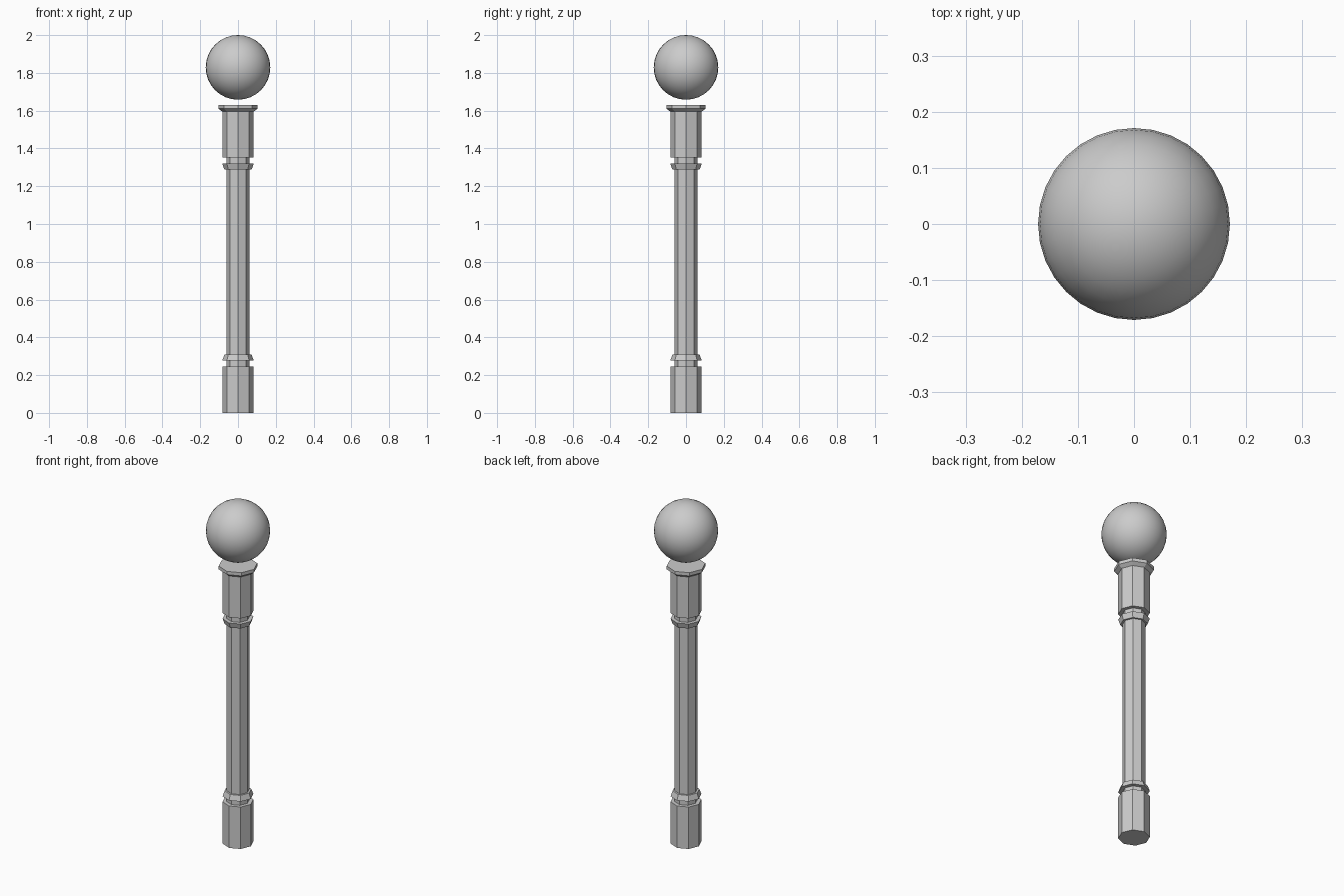
import bpy, bmesh
from math import cos, sin, tau

if "Cube" in bpy.data.objects:
    bpy.data.objects.remove(bpy.data.objects["Cube"])

SIDES = 8


def turned(name, profile):
    """Closed eight-sided solid from (radius, height) pairs, bottom to top."""
    bm = bmesh.new()
    rings = [[bm.verts.new((r * cos(tau * i / SIDES), r * sin(tau * i / SIDES), z))
              for i in range(SIDES)] for r, z in profile]
    for low, high in zip(rings, rings[1:]):
        for i in range(SIDES):
            j = (i + 1) % SIDES
            bm.faces.new((low[i], low[j], high[j], high[i]))
    bm.faces.new(rings[0][::-1])
    bm.faces.new(rings[-1])
    mesh = bpy.data.meshes.new(name)
    bm.to_mesh(mesh)
    bm.free()
    obj = bpy.data.objects.new(name, mesh)
    bpy.context.collection.objects.link(obj)
    return obj


# Post: base block, neck, lower collar, shaft, upper collar, neck, head block, flared cap
turned("lamp_post", [
    (0.083, 0), (0.083, 0.246),
    (0.061, 0.246), (0.061, 0.278),
    (0.083, 0.278), (0.072, 0.309),
    (0.061, 0.309), (0.061, 1.288),
    (0.072, 1.288), (0.083, 1.319),
    (0.061, 1.319), (0.061, 1.352),
    (0.083, 1.352), (0.083, 1.595),
    (0.104, 1.611), (0.104, 1.630),
])

# Globe floating just above the cap
bpy.ops.mesh.primitive_uv_sphere_add(segments=32, ring_count=16, radius=0.171,
                                     location=(0, 0, 1.829))
globe = bpy.context.object
globe.name = "globe"
bpy.ops.object.shade_smooth()
